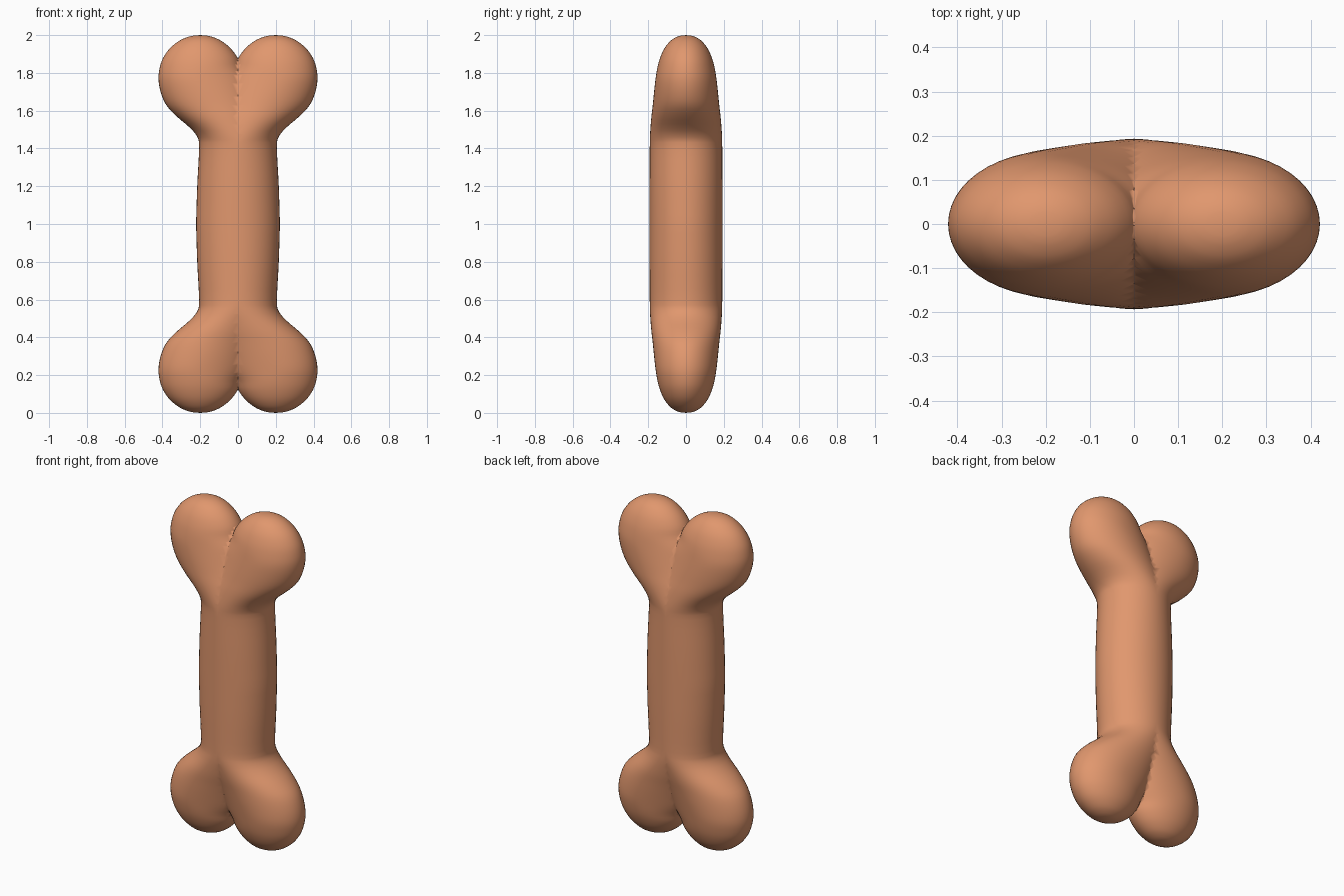
import bpy, bmesh, math

if "Cube" in bpy.data.objects:
    bpy.data.objects.remove(bpy.data.objects["Cube"])

# Horizontal slices of one quarter: z, centre x, outer radius, inner radius, depth radius
SLICES = [
    (0.003, 0.20, 0.036, 0.036, 0.027),
    (0.010, 0.20, 0.066, 0.066, 0.050),
    (0.03, 0.20, 0.111, 0.111, 0.082),
    (0.07, 0.20, 0.161, 0.161, 0.114),
    (0.12, 0.20, 0.196, 0.198, 0.137),
    (0.17, 0.20, 0.214, 0.218, 0.151),
    (0.23, 0.20, 0.221, 0.260, 0.161),
    (0.30, 0.17, 0.240, 0.260, 0.169),
    (0.37, 0.13, 0.250, 0.250, 0.176),
    (0.43, 0.09, 0.235, 0.235, 0.183),
    (0.49, 0.05, 0.205, 0.215, 0.188),
    (0.54, 0.02, 0.195, 0.210, 0.191),
    (0.60, 0.00, 0.206, 0.206, 0.192),
    (0.80, 0.00, 0.216, 0.216, 0.193),
    (1.00, 0.00, 0.222, 0.222, 0.193),
]
SIDES = 48


def between(a, b, c, d, t):
    """Smooth (Catmull-Rom) step from b to c."""
    return 0.5 * (2 * b + (c - a) * t + (2 * a - 5 * b + 4 * c - d) * t * t
                  + (3 * b - a - 3 * c + d) * t ** 3)


def refine(rows, steps):
    out = []
    for i in range(len(rows) - 1):
        four = [rows[max(i - 1, 0)], rows[i], rows[i + 1], rows[min(i + 2, len(rows) - 1)]]
        for s in range(steps):
            out.append([between(*v, s / steps) for v in zip(*four)])
    return out + [list(rows[-1])]


# One lobe with a quarter of the shaft, lofted from its tip to mid height
bm = bmesh.new()
rings = []
for z, cx, outer, inner, depth in refine(SLICES, 3):
    ring = []
    for k in range(SIDES):
        a = 2 * math.pi * k / SIDES
        c = math.cos(a)
        ring.append(bm.verts.new((cx + c * (outer if c > 0 else inner),
                                  depth * math.sin(a), z - 1)))
    rings.append(ring)
for low, high in zip(rings, rings[1:]):
    for k in range(SIDES):
        n = (k + 1) % SIDES
        bm.faces.new((low[k], low[n], high[n], high[k]))
tip = bm.verts.new((0.20, 0, -1))
for k in range(SIDES):
    bm.faces.new((tip, rings[0][(k + 1) % SIDES], rings[0][k]))

# Trim at the centre plane so the mirrored halves meet in a notch
bmesh.ops.bisect_plane(bm, geom=bm.verts[:] + bm.edges[:] + bm.faces[:], dist=1e-5,
                       plane_co=(0, 0, 0), plane_no=(1, 0, 0), clear_inner=True)
for f in bm.faces:
    f.smooth = True
mesh = bpy.data.meshes.new("bone")
bm.to_mesh(mesh)
bm.free()

# Whole bone by mirroring left-right and top-bottom
bone = bpy.data.objects.new("bone", mesh)
bone.location.z = 1
bpy.context.collection.objects.link(bone)
mirror = bone.modifiers.new("mirror", 'MIRROR')
mirror.use_axis = (True, False, True)
mirror.use_clip = True
mirror.merge_threshold = 0.0005

# Colour
tan = bpy.data.materials.new("biscuit tan")
tan.diffuse_color = (0.75, 0.31, 0.155, 1)
tan.use_nodes = True
tan.node_tree.nodes["Principled BSDF"].inputs["Base Color"].default_value = tan.diffuse_color
mesh.materials.append(tan)
